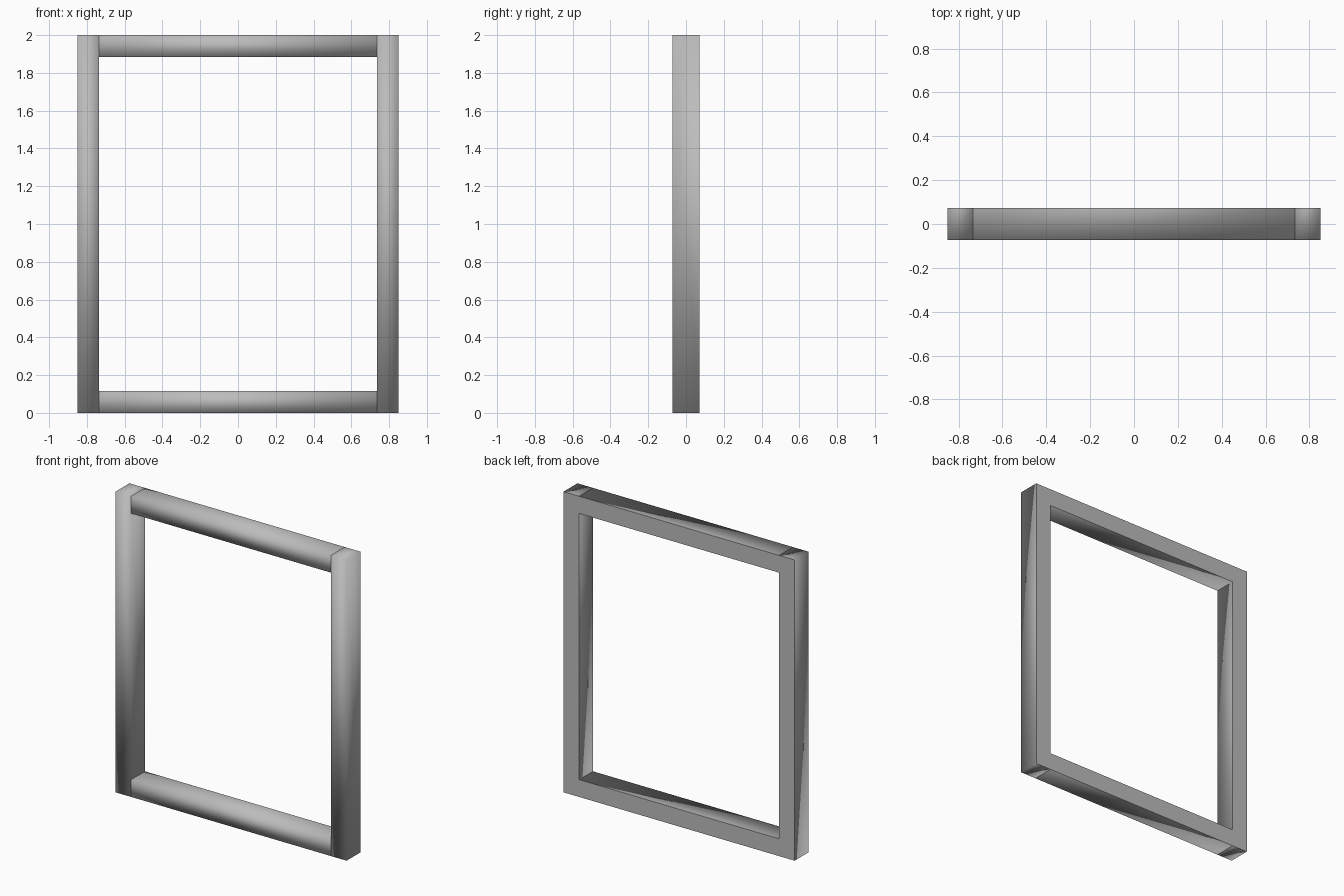
import bpy, bmesh

if "Cube" in bpy.data.objects:
    bpy.data.objects.remove(bpy.data.objects["Cube"])

W, D, H = 0.85, 0.0725, 2.0   # half width, half depth, height
T = 0.115                     # bar thickness

grey = bpy.data.materials.new("plain grey")
grey.diffuse_color = (0.5, 0.5, 0.5, 1)
grey.use_nodes = True
grey.node_tree.nodes["Principled BSDF"].inputs["Base Color"].default_value = grey.diffuse_color


def finish(name, bm, smooth):
    for f in bm.faces:
        f.smooth = smooth
    me = bpy.data.meshes.new(name)
    bm.to_mesh(me)
    bm.free()
    me.materials.append(grey)
    ob = bpy.data.objects.new(name, me)
    bpy.context.collection.objects.link(ob)


def bar(name, x0, x1, z0, z1):
    # smooth-shaded box; its back is closed by the flat back ring
    bm = bmesh.new()
    bmesh.ops.create_cube(bm, size=1)
    for v in bm.verts:
        v.co.x = x1 if v.co.x > 0 else x0
        v.co.y = D if v.co.y > 0 else -D
        v.co.z = z1 if v.co.z > 0 else z0
    bm.normal_update()
    back = [f for f in bm.faces if f.normal.y > 0.9]
    bmesh.ops.delete(bm, geom=back, context='FACES_ONLY')
    finish(name, bm, True)


# uprights and rails
bar("left_upright", -W, -W + T, 0, H)
bar("right_upright", W - T, W, 0, H)
bar("bottom_rail", -W + T, W - T, 0, T)
bar("top_rail", -W + T, W - T, H - T, H)

# flat one-piece back
bm = bmesh.new()


def loop(inset):
    a, lo, hi = W - inset, inset, H - inset
    return [bm.verts.new((x, D, z)) for x, z in ((-a, lo), (-a, hi), (a, hi), (a, lo))]


outer, inner = loop(0), loop(T)
for i in range(4):
    j = (i + 1) % 4
    bm.faces.new((outer[i], outer[j], inner[j], inner[i]))
bm.normal_update()
for f in list(bm.faces):
    if f.normal.y < 0:
        f.normal_flip()
finish("frame_back", bm, False)
